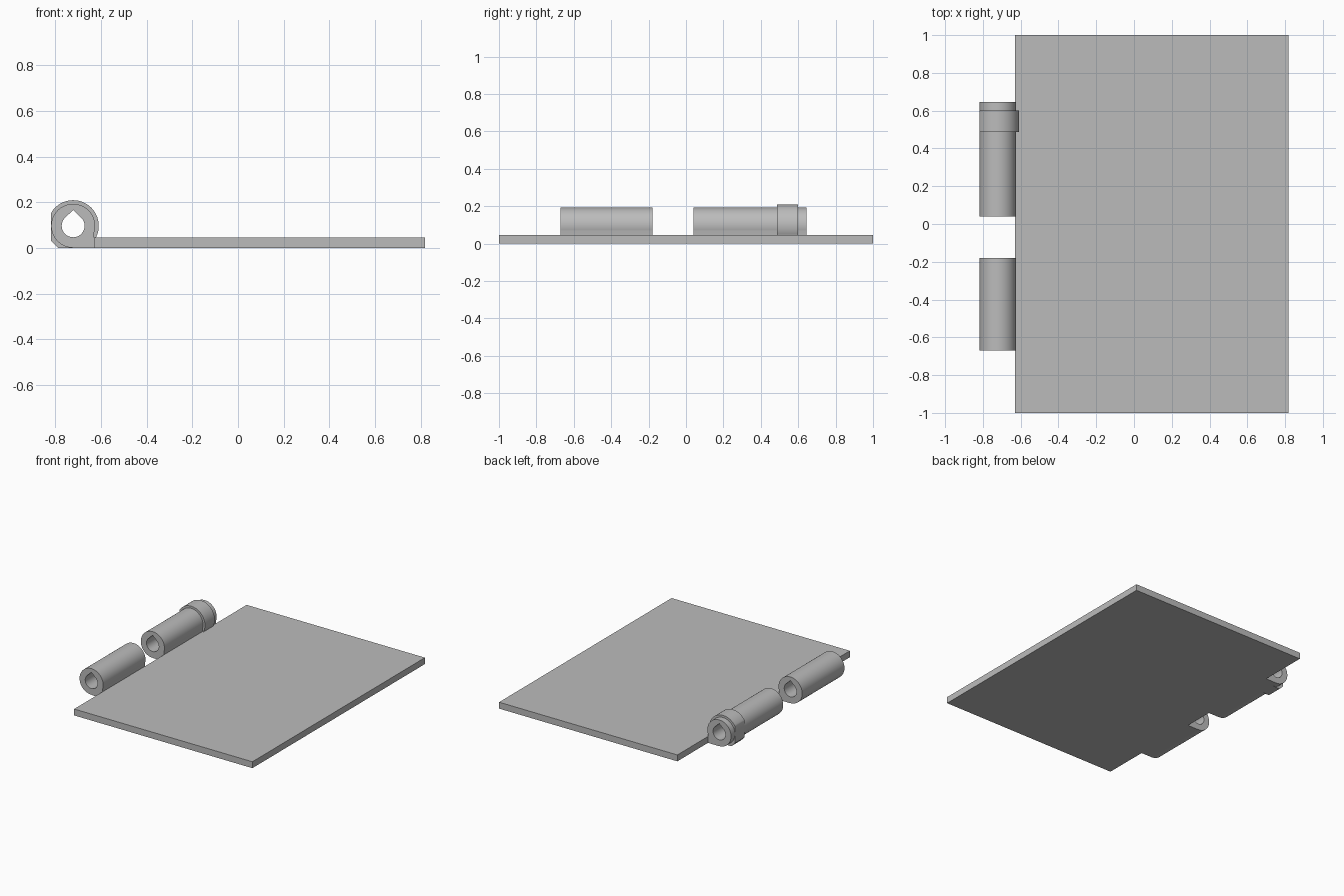
import bpy
import bmesh
from math import cos, sin, radians, pi
from mathutils import Vector

cube = bpy.data.objects.get("Cube")
if cube:
    bpy.data.objects.remove(cube)

# One grey for the whole hinge leaf
grey = bpy.data.materials.new("plain_grey")
grey.use_nodes = True
colour = (0.5, 0.5, 0.5, 1)
grey.diffuse_color = colour
grey.node_tree.nodes["Principled BSDF"].inputs["Base Color"].default_value = colour

PIN_X, PIN_Z = -0.721, 0.097   # axis of the hinge pin
EDGE_X, THICK = -0.63, 0.047   # hinge edge and thickness of the leaf


def arc(radius, start, end, steps):
    """Points around the pin axis, angles in degrees."""
    angles = [radians(start + (end - start) * i / steps) for i in range(steps + 1)]
    return [(PIN_X + radius * cos(a), PIN_Z + radius * sin(a)) for a in angles]


def extrude_profile(name, outlines, y0, y1):
    """Fill closed x-z outlines (the second one is a hole) and extrude along y."""
    bm = bmesh.new()
    for points in outlines:
        verts = [bm.verts.new((x, y0, z)) for x, z in points]
        for a, b in zip(verts, verts[1:] + verts[:1]):
            bm.edges.new((a, b))
    bmesh.ops.triangle_fill(bm, edges=bm.edges[:], use_beauty=True, normal=(0, -1, 0))
    result = bmesh.ops.extrude_face_region(bm, geom=bm.faces[:], use_keep_orig=True)
    moved = [v for v in result["geom"] if isinstance(v, bmesh.types.BMVert)]
    bmesh.ops.translate(bm, verts=moved, vec=Vector((0, y1 - y0, 0)))
    bmesh.ops.recalc_face_normals(bm, faces=bm.faces[:])
    mesh = bpy.data.meshes.new(name)
    bm.to_mesh(mesh)
    bm.free()
    mesh.materials.append(grey)
    obj = bpy.data.objects.new(name, mesh)
    bpy.context.collection.objects.link(obj)
    bpy.ops.object.select_all(action="DESELECT")
    obj.select_set(True)
    bpy.context.view_layer.objects.active = obj
    bpy.ops.object.shade_smooth_by_angle(angle=pi / 6)
    return obj


# Flat leaf
leaf = [(EDGE_X, 0), (0.817, 0), (0.817, THICK), (EDGE_X, THICK)]
extrude_profile("leaf_plate", [leaf], -1, 1)

# Barrels: round outside, squared off into the leaf, teardrop pin hole
barrel = arc(0.096, -18, 270, 60) + [(PIN_X, 0), (EDGE_X, 0)]
teardrop = arc(0.05, 135, 405, 48) + [(PIN_X, PIN_Z + 0.069)]
extrude_profile("front_barrel", [barrel, teardrop], -0.67, -0.18)
extrude_profile("back_barrel", [barrel, teardrop], 0.04, 0.645)

# Collar on the back barrel, cut flat outside and chamfered below
flat_x = -0.817
round_part = [(max(x, flat_x), z) for x, z in arc(0.112, -27, 150, 50)]
collar = round_part + [(flat_x, 0.03), (flat_x + 0.03, 0), (EDGE_X, 0)]
extrude_profile("barrel_collar", [collar, arc(0.08, 0, 350, 35)], 0.487, 0.6)
